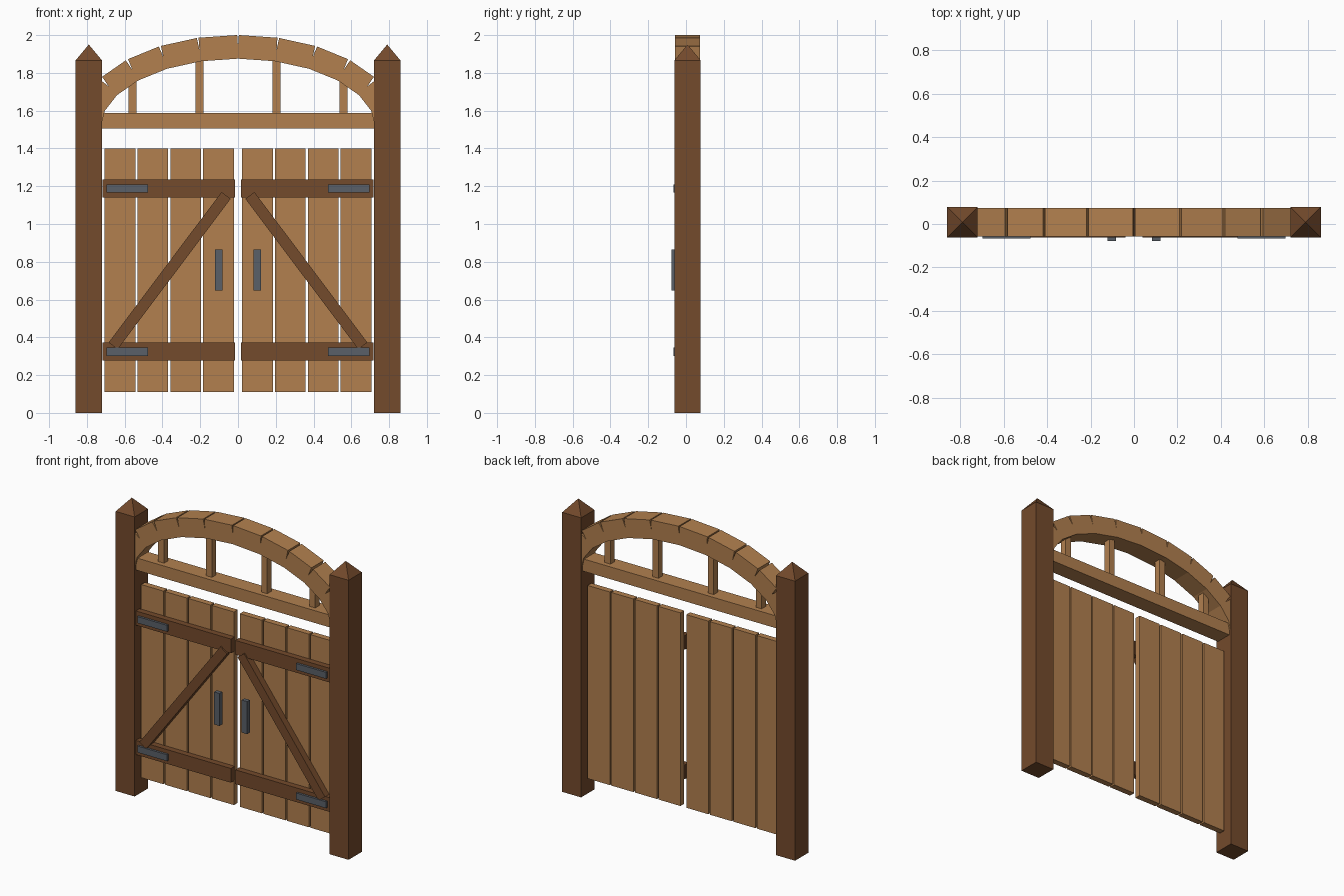
import bpy, bmesh, math
from mathutils import Matrix, Vector

if "Cube" in bpy.data.objects:
    bpy.data.objects.remove(bpy.data.objects["Cube"])


def material(name, rgb):
    m = bpy.data.materials.new(name)
    m.diffuse_color = (*rgb, 1)
    m.use_nodes = True
    m.node_tree.nodes["Principled BSDF"].inputs["Base Color"].default_value = m.diffuse_color
    return m


LIGHT = material("light_wood", (0.445, 0.216, 0.078))
DARK = material("dark_wood", (0.174, 0.069, 0.025))
METAL = material("grey_metal", (0.102, 0.117, 0.138))
YC = 0.008  # centre plane of posts, arch and planks


def finish(name, bm, mat):
    bmesh.ops.recalc_face_normals(bm, faces=bm.faces)
    me = bpy.data.meshes.new(name)
    bm.to_mesh(me)
    bm.free()
    me.materials.append(mat)
    ob = bpy.data.objects.new(name, me)
    bpy.context.collection.objects.link(ob)
    return ob


def box(name, centre, size, mat, tilt=0.0):
    """Box turned by tilt in the xz plane (from +x towards +z)."""
    bm = bmesh.new()
    bmesh.ops.create_cube(bm, size=1, matrix=Matrix.Diagonal((*size, 1)))
    ob = finish(name, bm, mat)
    ob.location = centre
    ob.rotation_euler = (0, -tilt, 0)
    return ob


def slab(name, x, z, size_x, size_z, y0, y1, mat, tilt=0.0):
    return box(name, (x, (y0 + y1) / 2, z), (size_x, y1 - y0, size_z), mat, tilt)


def post(name, x):
    """Square post whose top is raised to a pyramid point."""
    bm = bmesh.new()
    bmesh.ops.create_cube(bm, size=1, matrix=Matrix.Translation((x, YC, 0.933))
                          @ Matrix.Diagonal((0.14, 0.14, 1.866, 1)))
    bm.faces.ensure_lookup_table()
    top = max(bm.faces, key=lambda f: f.calc_center_median().z)
    tip = bmesh.ops.poke(bm, faces=[top])["verts"][0]
    tip.co.z = 1.95
    finish(name, bm, DARK)


for side, s in (("left", -1), ("right", 1)):
    post(f"{side}_post", s * 0.79)

    # gate leaf planks
    for i in range(4):
        slab(f"{side}_plank_{i + 1}", s * (0.103 + 0.174 * i), 0.755, 0.163, 1.289,
             YC - 0.02, YC + 0.02, LIGHT)

    # rails with hinge plates
    for level, z in (("lower", 0.324), ("upper", 1.188)):
        slab(f"{side}_{level}_rail", s * 0.367, z, 0.702, 0.095, -0.052, -0.012, DARK)
        slab(f"{side}_{level}_hinge", s * 0.587, z, 0.22, 0.043, -0.067, -0.052, METAL)

    # diagonal brace
    slab(f"{side}_brace", s * 0.362, 0.753, 0.996, 0.06, -0.061, -0.016, DARK,
         -s * math.radians(53.1))

    # pull handle
    slab(f"{side}_handle", s * 0.102, 0.756, 0.04, 0.217, -0.078, -0.049, METAL)

    # spindles between beam and arch
    for label, x, top in (("inner", 0.204, 1.92), ("outer", 0.558, 1.81)):
        slab(f"{side}_{label}_spindle", s * x, (1.56 + top) / 2, 0.043, top - 1.56,
             YC - 0.022, YC + 0.022, LIGHT)

# cross beam
slab("cross_beam", 0, 1.547, 1.46, 0.082, YC - 0.055, YC + 0.055, LIGHT)

# arch of straight blocks along a half ellipse
N = 12
pts = [Vector((-0.79 * math.cos(math.pi * i / N), YC,
               1.518 + 0.42 * math.sin(math.pi * i / N))) for i in range(N + 1)]
for i, (a, b) in enumerate(zip(pts, pts[1:])):
    d = b - a
    box(f"arch_block_{i + 1}", (a + b) / 2, (d.length, 0.13, 0.125), LIGHT,
        math.atan2(d.z, d.x))
